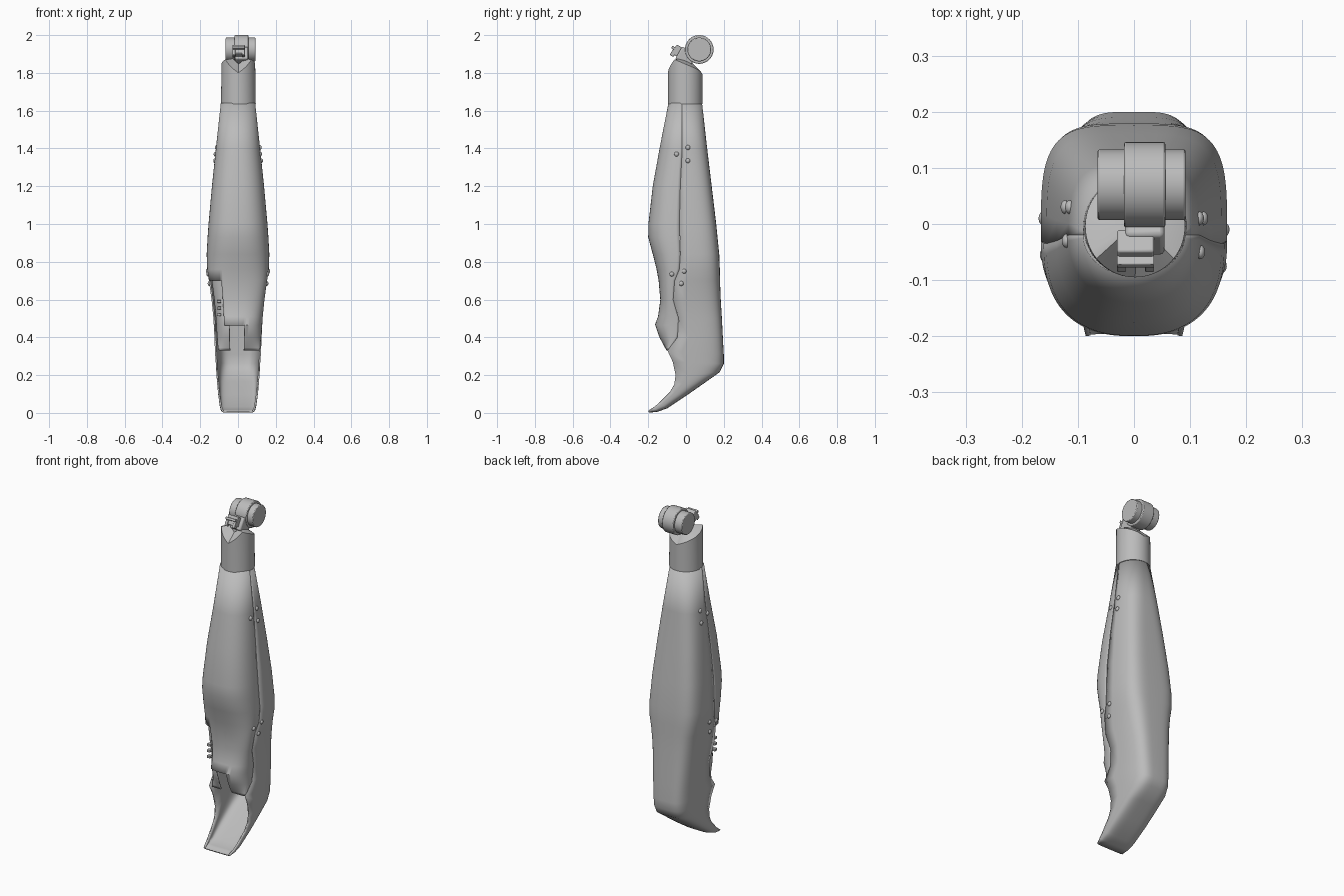
import bpy, bmesh, math
from mathutils import Vector, Matrix

cube = bpy.data.objects.get("Cube")
if cube:
    bpy.data.objects.remove(cube)

grey = bpy.data.materials.new("plain_grey")
grey.use_nodes = True
grey.diffuse_color = (0.5, 0.5, 0.5, 1)
grey.node_tree.nodes["Principled BSDF"].inputs["Base Color"].default_value = (0.5, 0.5, 0.5, 1)


def finish(name, bm, angle=35, bevel=0.0):
    me = bpy.data.meshes.new(name)
    bm.to_mesh(me)
    bm.free()
    ob = bpy.data.objects.new(name, me)
    bpy.context.collection.objects.link(ob)
    me.materials.append(grey)
    if bevel:
        m = ob.modifiers.new("bevel", "BEVEL")
        m.width, m.segments = bevel, 2
    bpy.ops.object.select_all(action="DESELECT")
    ob.select_set(True)
    bpy.context.view_layer.objects.active = ob
    bpy.ops.object.shade_smooth_by_angle(angle=math.radians(angle))
    return ob


COLS = 48


def shell(name, rows, side, keep=lambda c, z: True, inset=1.0, thick=0.009):
    """Loft of half superellipses; each row: edge y, edge z, outer y, outer z, half width, exponent."""
    bm = bmesh.new()
    grid = []
    for ye, ze, yo, zo, w, n in rows:
        line = []
        for i in range(COLS + 1):
            t = math.pi * i / COLS
            c, s = math.cos(t), max(0.0, math.sin(t))
            d = s ** (2 / n) * inset
            x = math.copysign(abs(c) ** (2 / n), c) * w * inset
            line.append(bm.verts.new((x, ye + (yo - ye) * d, ze + (zo - ze) * d)))
        grid.append(line)
    for a, b in zip(grid, grid[1:]):
        for i in range(COLS):
            z = (a[0].co.z + b[0].co.z) / 2
            if keep(math.cos(math.pi * (i + 0.5) / COLS), z):
                bm.faces.new((a[i], a[i + 1], b[i + 1], b[i]))
    bm.normal_update()
    if sum(f.normal.y * f.calc_area() for f in bm.faces) * side < 0:
        bmesh.ops.reverse_faces(bm, faces=bm.faces[:])
    loose = [v for v in bm.verts if not v.link_faces]
    bmesh.ops.delete(bm, geom=loose, context="VERTS")
    ob = finish(name, bm)
    m = ob.modifiers.new("thickness", "SOLIDIFY")
    m.thickness, m.offset = thick, -1
    return ob


def cylinder(name, x0, x1, r, y, z, bevel=0.004):
    bm = bmesh.new()
    mat = Matrix.Translation(((x0 + x1) / 2, y, z)) @ Matrix.Rotation(math.pi / 2, 4, "Y")
    bmesh.ops.create_cone(bm, cap_ends=True, segments=48, radius1=r, radius2=r,
                          depth=x1 - x0, matrix=mat)
    return finish(name, bm, 35, bevel)


def box(name, centre, size, tilt=0.0, bevel=0.004):
    bm = bmesh.new()
    mat = (Matrix.Translation(centre) @ Matrix.Rotation(math.radians(tilt), 4, "X")
           @ Matrix.Diagonal((*size, 1)))
    bmesh.ops.create_cube(bm, size=1, matrix=mat)
    return finish(name, bm, 35, bevel)


# Rear shell, running down the back, round the heel and along the sole to the tip
back_rows = [
    (-0.02, 1.64, 0.085, 1.64, 0.091, 2.1),
    (-0.02, 1.40, 0.112, 1.40, 0.117, 3.0),
    (-0.03, 1.20, 0.136, 1.20, 0.138, 3.6),
    (-0.035, 1.00, 0.160, 1.00, 0.156, 4.0),
    (-0.03, 0.84, 0.176, 0.84, 0.166, 4.0),
    (-0.035, 0.76, 0.179, 0.76, 0.163, 4.0),
    (-0.06, 0.70, 0.180, 0.70, 0.154, 4.0),
    (-0.068, 0.60, 0.184, 0.60, 0.140, 4.0),
    (-0.04, 0.50, 0.190, 0.50, 0.130, 4.0),
    (-0.045, 0.40, 0.195, 0.40, 0.125, 4.0),
    (-0.098, 0.33, 0.200, 0.31, 0.122, 4.0),
    (-0.07, 0.27, 0.200, 0.26, 0.118, 4.0),
    (-0.055, 0.20, 0.178, 0.215, 0.114, 4.0),
    (-0.062, 0.15, 0.10, 0.16, 0.110, 4.0),
    (-0.085, 0.11, 0.00, 0.09, 0.106, 4.0),
    (-0.14, 0.055, -0.10, 0.024, 0.098, 4.5),
    (-0.17, 0.03, -0.15, 0.006, 0.093, 5.0),
    (-0.20, 0.012, -0.195, 0.001, 0.086, 5.0),
]
shell("rear_shell", back_rows, 1)

# Front shell with an open hem and a notch on one side
front_rows = [
    (-0.02, 1.64, -0.093, 1.64, 0.091, 2.0),
    (-0.02, 1.40, -0.140, 1.40, 0.117, 2.2),
    (-0.03, 1.20, -0.176, 1.20, 0.138, 2.4),
    (-0.035, 1.00, -0.199, 1.00, 0.156, 2.5),
    (-0.034, 0.93, -0.200, 0.93, 0.161, 2.5),
    (-0.03, 0.84, -0.176, 0.84, 0.166, 2.5),
    (-0.035, 0.76, -0.156, 0.76, 0.163, 2.5),
    (-0.06, 0.70, -0.145, 0.70, 0.154, 2.5),
    (-0.068, 0.60, -0.136, 0.60, 0.140, 2.5),
    (-0.04, 0.51, -0.148, 0.51, 0.131, 2.5),
    (-0.036, 0.465, -0.165, 0.465, 0.128, 2.5),
    (-0.045, 0.40, -0.142, 0.40, 0.123, 2.5),
    (-0.085, 0.345, -0.112, 0.345, 0.118, 2.5),
    (-0.098, 0.33, -0.102, 0.33, 0.112, 2.5),
]
shell("front_shell", front_rows, -1,
      lambda c, z: (c > -0.48 or z > 0.7) and (c > 0.19 or z > 0.465))

# Recessed strip filling the notch
shell("recessed_strip", front_rows[6:], -1, lambda c, z: c < -0.33, inset=0.9)
for i in range(3):
    box("notch_peg", (-0.1, -0.125, 0.52 + 0.035 * i), (0.022, 0.022, 0.014), 0, 0.002)

# Collar with a scooped rim
rim = [(0, 1.80), (25, 1.83), (52, 1.872), (100, 1.84), (180, 1.79)]


def rim_height(a):
    for (a0, z0), (a1, z1) in zip(rim, rim[1:]):
        if a <= a1:
            return z0 + (z1 - z0) * (a - a0) / (a1 - a0)
    return rim[-1][1]


bm = bmesh.new()
SEG = 64
rings = [[], [], []]
for i in range(SEG):
    a = 2 * math.pi * i / SEG
    deg = math.degrees(min(a, 2 * math.pi - a))
    sx, sy, top = math.sin(a), -math.cos(a), rim_height(deg)
    rings[0].append(bm.verts.new((0.092 * sx + 0.002, 0.091 * sy - 0.004, 1.635)))
    rings[1].append(bm.verts.new((0.089 * sx + 0.002, 0.091 * sy - 0.004, top)))
    rings[2].append(bm.verts.new((0.04 * sx + 0.004, 0.04 * sy, 0.4 * top + 0.6 * 1.88)))
for lo, hi in zip(rings, rings[1:]):
    for i in range(SEG):
        j = (i + 1) % SEG
        bm.faces.new((lo[i], lo[j], hi[j], hi[i]))
bm.faces.new(rings[2])
bm.faces.new(rings[0][::-1])
bmesh.ops.recalc_face_normals(bm, faces=bm.faces[:])
finish("collar", bm, 30)

# Hinge: middle ring, pin drums and neck arm
cylinder("hinge_ring", -0.018, 0.056, 0.076, 0.07, 1.924)
cylinder("hinge_pin", -0.065, 0.092, 0.063, 0.07, 1.924)
box("neck_arm", (0.019, 0.0, 1.885), (0.07, 0.09, 0.075), -30, 0.008)

# Clip in front of the hinge, with two prongs
box("clip_body", (0.003, -0.043, 1.915), (0.066, 0.046, 0.055), -30)
for x in (-0.022, 0.028):
    box("clip_prong", (x, -0.068, 1.905), (0.016, 0.022, 0.035), -30, 0.002)
box("clip_bridge", (0.003, -0.062, 1.93), (0.066, 0.03, 0.014), -30, 0.002)


# Rivets in groups of three on both sides
def half_width(y, z):
    rows = back_rows if y > -0.025 else front_rows
    for a, b in zip(rows, rows[1:]):
        if b[1] <= z <= a[1]:
            f = (a[1] - z) / (a[1] - b[1])
            ye, _, yo, _, w, n = [p + (q - p) * f for p, q in zip(a, b)]
            d = min(1, max(0, (y - ye) / (yo - ye)))
            return w * (1 - d ** n) ** (1 / n)
    return 0.1


rivets = [(-0.05, 1.37), (0.01, 1.405), (0.01, 1.335), (-0.075, 0.735), (-0.01, 0.75), (-0.025, 0.685)]
bm = bmesh.new()
for side in (-1, 1):
    for y, z in rivets:
        y += 0.02 if side < 0 else 0
        bmesh.ops.create_uvsphere(bm, u_segments=16, v_segments=10, radius=0.0125, matrix=(
            Matrix.Translation((side * half_width(y, z), y, z)) @ Matrix.Diagonal((0.7, 1, 1, 1))))
finish("rivets", bm, 60)
